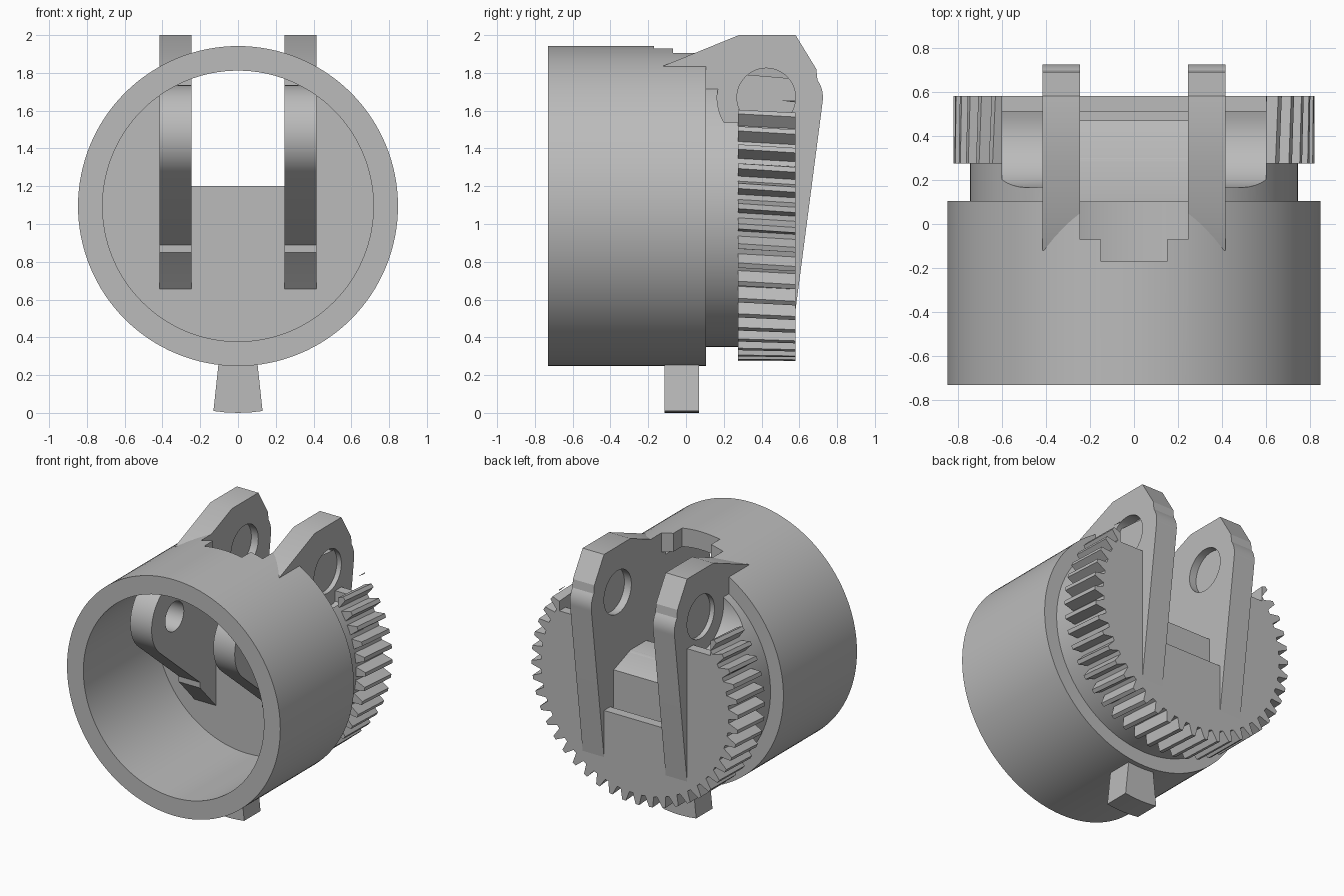
import bpy, bmesh, math

if "Cube" in bpy.data.objects:
    bpy.data.objects.remove(bpy.data.objects["Cube"], do_unlink=True)

AXIS_Z = 1.095
BORE, OUTER, COLLAR, TIP = 0.717, 0.847, 0.745, 0.82

grey = bpy.data.materials.new("plain grey")
grey.use_nodes = True
grey.diffuse_color = (0.5, 0.5, 0.5, 1)
grey.node_tree.nodes["Principled BSDF"].inputs["Base Color"].default_value = (0.5, 0.5, 0.5, 1)


def loft(name, rings, closed=False):
    """Skin between rings of points; cap the ends, or join last to first."""
    bm = bmesh.new()
    loops = [[bm.verts.new(p) for p in ring] for ring in rings]
    pairs = list(zip(loops, loops[1:]))
    if closed:
        pairs.append((loops[-1], loops[0]))
    else:
        bm.faces.new(loops[0])
        bm.faces.new(loops[-1])
    for a, b in pairs:
        n = len(a)
        for i in range(n):
            j = (i + 1) % n
            bm.faces.new((a[i], a[j], b[j], b[i]))
    bmesh.ops.recalc_face_normals(bm, faces=bm.faces)
    mesh = bpy.data.meshes.new(name)
    bm.to_mesh(mesh)
    bm.free()
    mesh.materials.append(grey)
    obj = bpy.data.objects.new(name, mesh)
    bpy.context.collection.objects.link(obj)
    return obj


def side_prism(name, profile, x0, x1):
    """Extrude a (y, z) profile along x."""
    return loft(name, [[(x, y, z) for y, z in profile] for x in (x0, x1)])


def box(name, x, y0, y1, z0, z1):
    return side_prism(name, [(y0, z0), (y1, z0), (y1, z1), (y0, z1)], -x, x)


def arc(cy, cz, r, a0, a1, n=32):
    steps = [math.radians(a0 + (a1 - a0) * i / n) for i in range(n + 1)]
    return [(cy + r * math.cos(a), cz + r * math.sin(a)) for a in steps]


def circle(cy, cz, r, n=48):
    return arc(cy, cz, r, 0, 360, n)[:-1]


def disc_ring(y, r, n=128):
    return [(px, y, pz) for px, pz in circle(0, AXIS_Z, r, n)]


def combine(obj, other, operation="DIFFERENCE"):
    mod = obj.modifiers.new("cut", "BOOLEAN")
    mod.operation, mod.solver, mod.object = operation, "EXACT", other
    bpy.context.view_layer.objects.active = obj
    bpy.ops.object.modifier_apply(modifier=mod.name)
    bpy.data.objects.remove(other, do_unlink=True)


def smooth(obj):
    bpy.ops.object.select_all(action="DESELECT")
    obj.select_set(True)
    bpy.context.view_layer.objects.active = obj
    bpy.ops.object.shade_smooth_by_angle(angle=math.radians(25))


# Open cup with a stepped notch in the top of its wall
cup = loft("cup_wall", [disc_ring(-0.73, OUTER), disc_ring(0.105, OUTER),
                        disc_ring(0.105, BORE), disc_ring(-0.73, BORE)], closed=True)
combine(cup, box("wide_notch", 0.245, -0.07, 0.3, 1.4, 2.1))
combine(cup, box("narrow_notch", 0.15, -0.17, 0.3, 1.4, 2.1))

# Floor and collar behind the cup
collar = loft("collar", [disc_ring(0.1, COLLAR), disc_ring(0.3, COLLAR)])

# Slightly helical gear
TEETH, ROOT = 48, 0.745


def gear_ring(y, twist):
    pts = []
    for t in range(TEETH):
        for step, r in ((-0.36, ROOT), (-0.13, TIP), (0.13, TIP), (0.36, ROOT)):
            a = (t + step) * math.tau / TEETH + twist
            pts.append((r * math.cos(a), y, AXIS_Z + r * math.sin(a)))
    return pts


gear = loft("gear", [gear_ring(0.275, 0), gear_ring(0.58, -0.025)])

# Central slot and round side pockets through collar and gear
slot_profile = [(0, 1.2), (0.28, 1.2), (0.47, 1.13), (0.47, 0.8), (0.51, 0.8),
                (0.51, 0.88), (0.8, 0.88), (0.8, 2.1), (0, 2.1)]
pocket_profile = arc(0.425, 1.67, 0.26, 90, 289) + [(0.51, 1.5), (0.8, 1.5), (0.8, 1.93)]
for part in (collar, gear):
    combine(part, side_prism("slot", slot_profile, -0.3, 0.3))
    for side in (-1, 1):
        combine(part, side_prism("pocket", pocket_profile, side * 0.38, side * 0.6))

# Pair of lugs: outer ear with a large hole, inner ear with a small one
lug_profile = [(-0.12, 1.837), (0.28, 2), (0.58, 2), (0.69, 1.82)]
lug_profile += arc(0.565, 1.67, 0.16, 35, -8, 8)
lug_profile += [(0.578, 0.53), (0.2, 0.53), (0.105, 0.65), (-0.08, 0.85), (-0.08, 0.89)]
lug_profile += arc(-0.37, 1.475, 0.26, 228.6, 90) + [(-0.12, 1.735)]
lugs = []
for side, label in ((1, "left"), (-1, "right")):
    lug = side_prism(label + "_lug", lug_profile, side * 0.245, side * 0.415)
    combine(lug, side_prism("large_hole", circle(0.425, 1.67, 0.155), -1, 1))
    combine(lug, side_prism("small_hole", circle(-0.37, 1.475, 0.105), -1, 1))
    lugs.append(lug)

# Flared foot with a rounded end
foot_profile = [(-0.1, 0.29), (-0.13, 0.01), (-0.07, 0.003), (0, 0), (0.07, 0.003),
                (0.13, 0.01), (0.1, 0.29)]
foot = loft("foot", [[(x, y, z) for x, z in foot_profile] for y in (-0.115, 0.07)])

for part in [cup, collar, gear, foot] + lugs:
    smooth(part)
